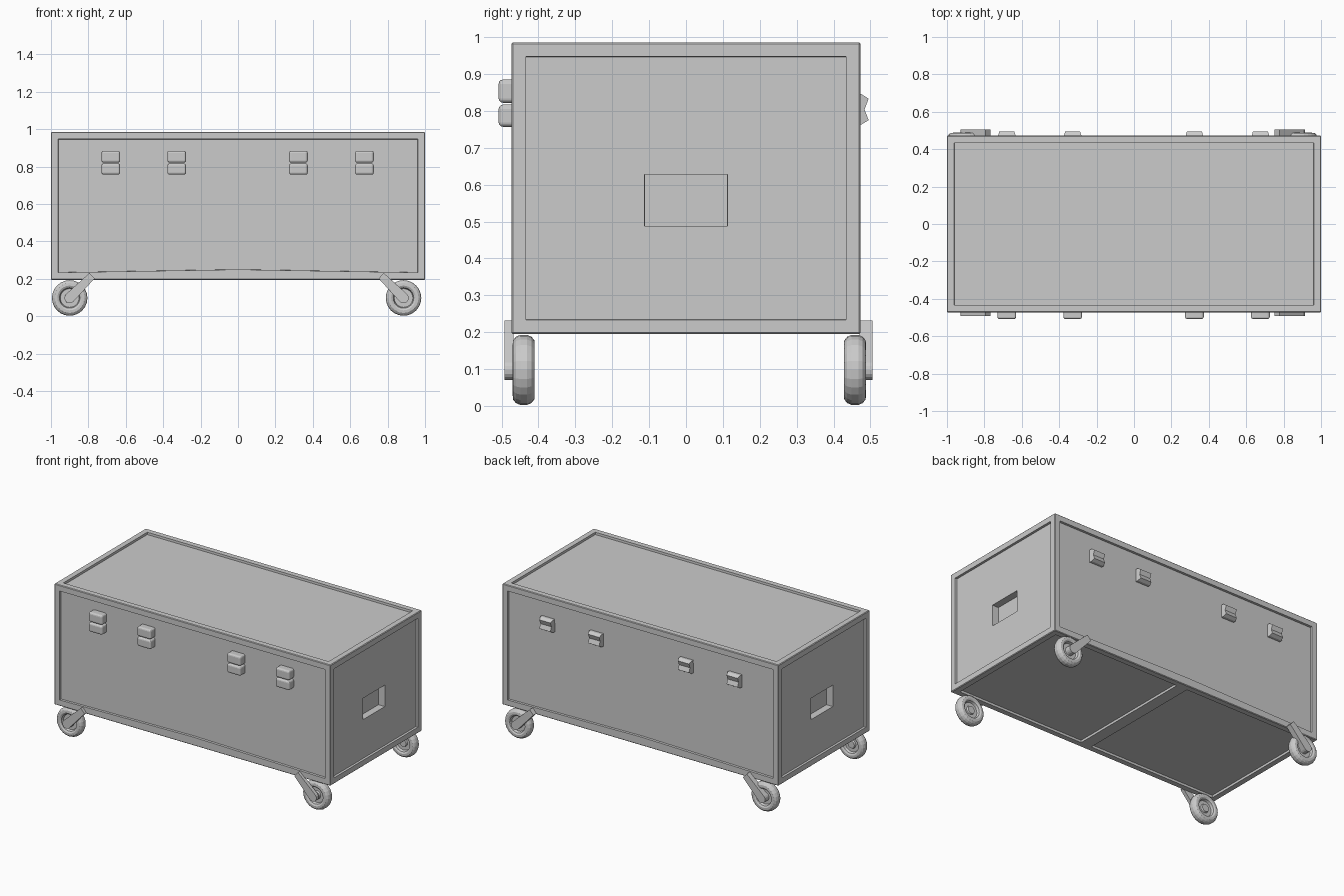
import bpy, bmesh, math
from mathutils import Vector

if "Cube" in bpy.data.objects:
    bpy.data.objects.remove(bpy.data.objects["Cube"])

grey = bpy.data.materials.new("plain grey")
grey.use_nodes = True
grey.diffuse_color = (0.6, 0.6, 0.6, 1)
grey.node_tree.nodes["Principled BSDF"].inputs["Base Color"].default_value = (0.6, 0.6, 0.6, 1)


def finish(bm, name, bevel=0, segments=1):
    bmesh.ops.recalc_face_normals(bm, faces=bm.faces)
    mesh = bpy.data.meshes.new(name)
    bm.to_mesh(mesh)
    bm.free()
    mesh.materials.append(grey)
    obj = bpy.data.objects.new(name, mesh)
    bpy.context.collection.objects.link(obj)
    if bevel:
        mod = obj.modifiers.new("Bevel", "BEVEL")
        mod.width, mod.segments = bevel, segments
    return obj


def box(bm, lo, hi):
    lo, hi = Vector(lo), Vector(hi)
    verts = bmesh.ops.create_cube(bm, size=1)["verts"]
    for v in verts:
        v.co = (lo + hi) / 2 + v.co * (hi - lo)


def loft(bm, loops):
    """Join two matching outlines into a capped solid."""
    a, b = [[bm.verts.new(p) for p in loop] for loop in loops]
    bm.faces.new(a)
    bm.faces.new(b)
    for i in range(len(a)):
        j = (i + 1) % len(a)
        bm.faces.new((a[i], a[j], b[j], b[i]))


# Case body with recessed panels; the underside is split in two by a bar
def make_case():
    bm = bmesh.new()
    box(bm, (-1, -0.473, 0.195), (1, 0.473, 0.986))
    bm.faces.ensure_lookup_table()
    bottom = min(bm.faces, key=lambda f: f.calc_center_median().z)
    bmesh.ops.bisect_plane(bm, geom=[bottom, *bottom.edges, *bottom.verts],
                           plane_co=(0, 0, 0), plane_no=(1, 0, 0))
    bm.normal_update()
    panels = list(bm.faces)
    bmesh.ops.inset_individual(bm, faces=panels, thickness=0.055)
    bmesh.ops.inset_individual(bm, faces=panels, thickness=0.001, depth=-0.015)
    # Hand recess in each end panel
    ends = [f for f in panels if abs(f.normal.x) > 0.9]
    bmesh.ops.inset_individual(bm, faces=ends, thickness=0.1)
    for f in ends:
        for v in f.verts:
            v.co.y = math.copysign(0.112, v.co.y)
            v.co.z = 0.628 if v.co.z > 0.59 else 0.488
    bmesh.ops.inset_individual(bm, faces=ends, thickness=0.001, depth=-0.045)
    # Soften the outer edges only
    outer = [e for e in bm.edges if len(e.link_faces) == 2
             and e.calc_face_angle() > 1
             and all(abs(abs(v.co.x) - 1) < 1e-4 or abs(v.co.x) < 1e-4 for v in e.verts)
             and all(abs(abs(v.co.y) - 0.473) < 1e-4 for v in e.verts)]
    bmesh.ops.bevel(bm, geom=outer, offset=0.004, segments=1, affect="EDGES")
    finish(bm, "case_body")


# Front latches: two rounded blocks, one above the other
def make_latch(x, name):
    bm = bmesh.new()
    box(bm, (x - 0.05, -0.508, 0.757), (x + 0.05, -0.45, 0.817))
    box(bm, (x - 0.05, -0.508, 0.822), (x + 0.05, -0.45, 0.885))
    finish(bm, name, 0.012, 3)


# Back hinges: tapered block with a valley across the middle
def make_hinge(x, name):
    profile = [(0.45, 0.763), (0.475, 0.763), (0.495, 0.775), (0.484, 0.804),
               (0.495, 0.833), (0.475, 0.846), (0.45, 0.846)]
    bm = bmesh.new()
    loft(bm, [[(x + s * (0.04 if y > 0.48 else 0.046), y, z) for y, z in profile]
              for s in (-1, 1)])
    finish(bm, name)


# Castor wheel: lathed tyre with a dished hub
def make_wheel(x, y, name):
    half = [(0, 0.018), (0.024, 0.018), (0.028, 0.008), (0.05, 0.008), (0.055, 0.024),
            (0.066, 0.03), (0.08, 0.029), (0.09, 0.021), (0.095, 0.009)]
    profile = half + [(r, -w) for r, w in reversed(half)]
    centre = Vector((x, y, 0.098))
    bm = bmesh.new()
    verts = [bm.verts.new(centre + Vector((r, w, 0))) for r, w in profile]
    edges = [bm.edges.new(pair) for pair in zip(verts, verts[1:])]
    bmesh.ops.spin(bm, geom=verts + edges, cent=centre, axis=(0, 1, 0),
                   angle=math.tau, steps=24)
    bmesh.ops.remove_doubles(bm, verts=bm.verts, dist=1e-4)
    finish(bm, name)


# Slanted arm with a rounded lower end, running from the wheel hub to the case
def make_arm(x, side, y0, y1, name):
    outline = [(0.133, 0.104), (0.106, 0.134)]
    for i in range(9):
        a = math.radians(135 + 22.5 * i)
        outline.append((0.028 * math.cos(a), 0.028 * math.sin(a)))
    bm = bmesh.new()
    loft(bm, [[(x - side * u, y, 0.098 + w) for u, w in outline] for y in (y0, y1)])
    finish(bm, name)


make_case()
for i, x in enumerate((-0.68, -0.328, 0.323, 0.676), 1):
    make_latch(x, f"front_latch_{i}")
    make_hinge(x, f"back_hinge_{i}")
for x, side, label in ((-0.9, -1, "right"), (0.885, 1, "left")):
    make_wheel(x, -0.44, f"front_{label}_wheel")
    make_wheel(x, 0.458, f"back_{label}_wheel")
    make_arm(x, side, -0.492, -0.468, f"front_{label}_arm")
    make_arm(x, side, 0.47, 0.506, f"back_{label}_arm")
